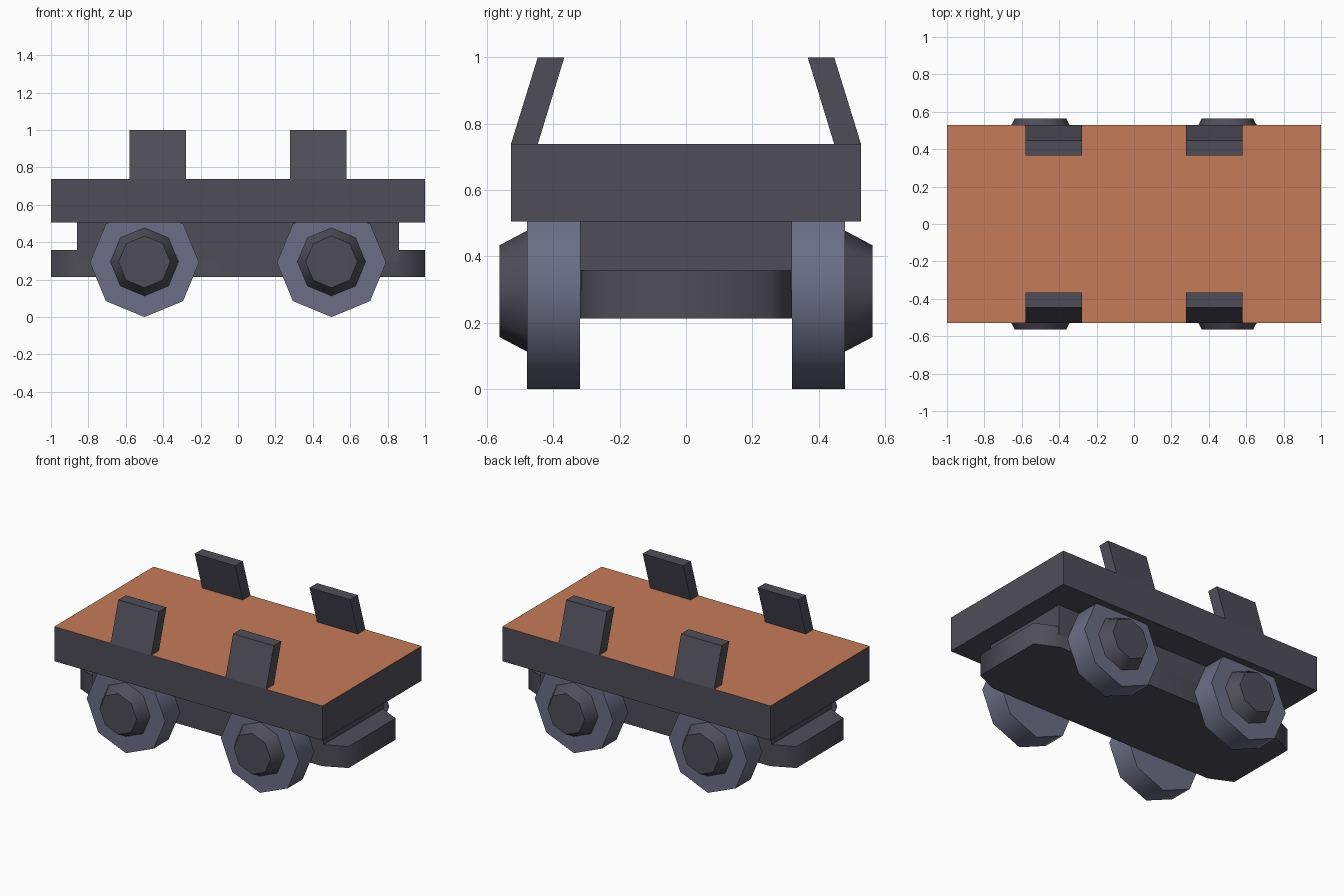
import bpy
import bmesh
import math
from mathutils import Matrix

cube = bpy.data.objects.get("Cube")
if cube:
    bpy.data.objects.remove(cube)


def material(name, color):
    mat = bpy.data.materials.new(name)
    mat.use_nodes = True
    mat.diffuse_color = (*color, 1)
    mat.node_tree.nodes["Principled BSDF"].inputs["Base Color"].default_value = (*color, 1)
    return mat


dark = material("dark iron", (0.078, 0.074, 0.098))
steel = material("blue steel", (0.15, 0.155, 0.235))
orange = material("orange deck", (0.56, 0.2, 0.1))


def finish(name, bm, mats, smooth=None):
    bmesh.ops.recalc_face_normals(bm, faces=bm.faces)
    mesh = bpy.data.meshes.new(name)
    bm.to_mesh(mesh)
    bm.free()
    obj = bpy.data.objects.new(name, mesh)
    bpy.context.collection.objects.link(obj)
    for mat in mats:
        mesh.materials.append(mat)
    if smooth:
        bpy.ops.object.select_all(action="DESELECT")
        obj.select_set(True)
        bpy.context.view_layer.objects.active = obj
        bpy.ops.object.shade_smooth_by_angle(angle=math.radians(smooth))
    return obj


def prism(name, profile, offset, mats, smooth=None):
    """Extrude a closed 3D profile along an offset vector."""
    bm = bmesh.new()
    face = bm.faces.new([bm.verts.new(p) for p in profile])
    result = bmesh.ops.extrude_face_region(bm, geom=[face], use_keep_orig=True)
    verts = [v for v in result["geom"] if isinstance(v, bmesh.types.BMVert)]
    bmesh.ops.translate(bm, verts=verts, vec=offset)
    return finish(name, bm, mats, smooth)


def slab(name, x, y, z0, z1, mats):
    corners = [(-x, -y, z0), (x, -y, z0), (x, y, z0), (-x, y, z0)]
    return prism(name, corners, (0, 0, z1 - z0), mats)


def octagon(name, x, z, y0, y1, r0, r1, side, mat):
    """Eight-sided disc on the y axis, from radius r0 inside to r1 outside."""
    bm = bmesh.new()
    bmesh.ops.create_cone(bm, cap_ends=True, segments=8, radius1=r0, radius2=r1, depth=y1 - y0)
    turn = Matrix.Rotation(-side * math.pi / 2, 4, "X")
    move = Matrix.Translation((x, side * (y0 + y1) / 2, z))
    bmesh.ops.transform(bm, matrix=move @ turn, verts=bm.verts)
    return finish(name, bm, [mat], 50)


# Flat deck with a coloured top
deck = slab("deck", 1, 0.528, 0.505, 0.738, [dark, orange])
for face in deck.data.polygons:
    face.material_index = int(face.normal.z > 0.5)

# Chassis and the long buffer beam with tapered ends
slab("chassis", 0.86, 0.32, 0.3, 0.505, [dark])
outline = [(1, -0.25), (1, 0.25), (0.85, 0.32), (-0.85, 0.32),
           (-1, 0.25), (-1, -0.25), (-0.85, -0.32), (0.85, -0.32)]
prism("buffer_beam", [(x, y, 0.213) for x, y in outline], (0, 0, 0.145), [dark], 70)

# Wheels, hubs and leaning side stakes
for side, side_name in ((-1, "front"), (1, "back")):
    for end, end_name in ((-1, "right"), (1, "left")):
        tag = f"{side_name}_{end_name}"
        octagon("wheel_" + tag, end * 0.5, 0.292, 0.32, 0.48, 0.292, 0.292, side, steel)
        octagon("hub_" + tag, end * 0.5, 0.295, 0.48, 0.563, 0.182, 0.138, side, dark)
        lean = [(0.528, 0.738), (0.447, 0.738), (0.367, 1), (0.447, 1)]
        prism("stake_" + tag, [(end * 0.277, side * y, z) for y, z in lean],
              (end * 0.303, 0, 0), [dark])
